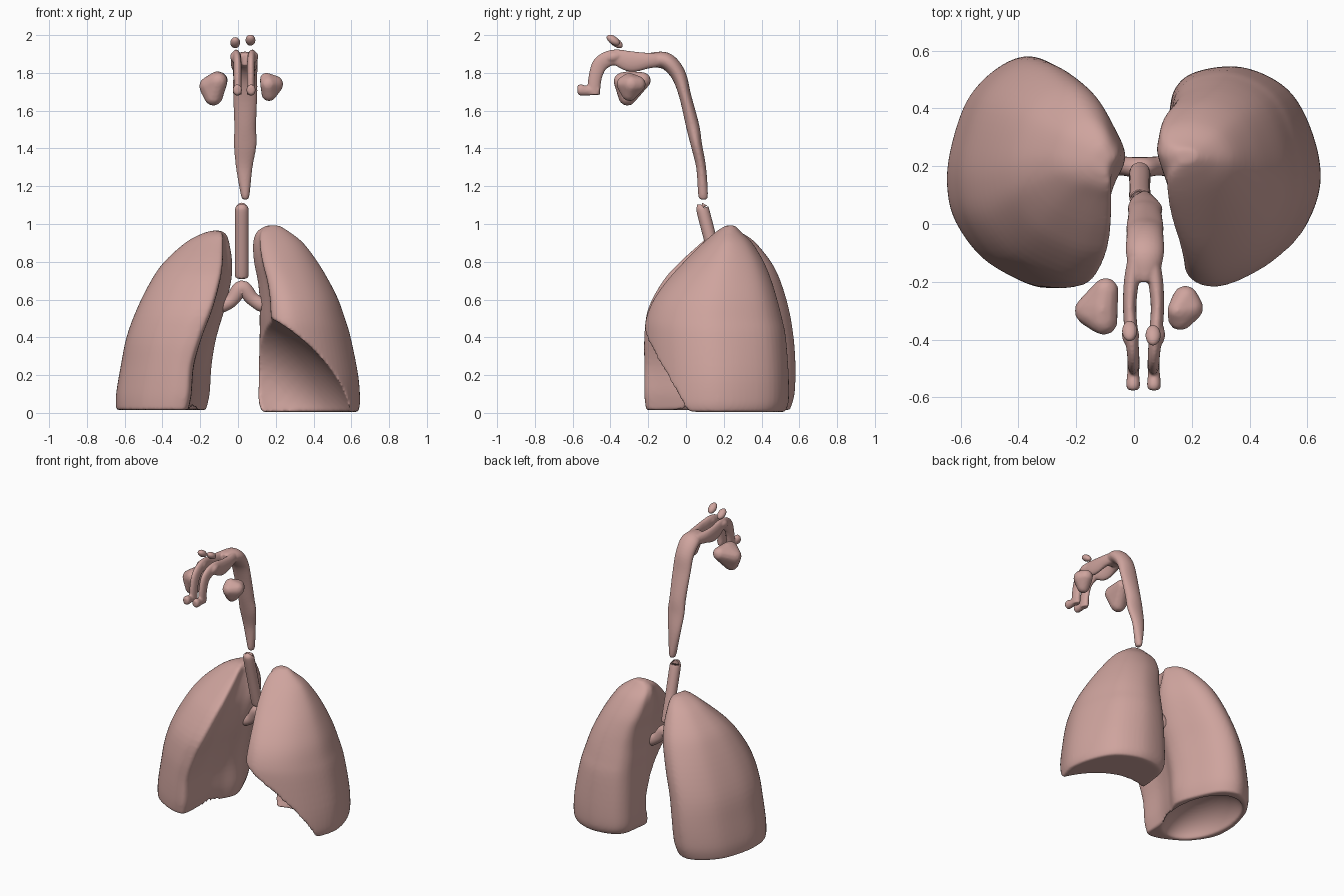
import bpy, bmesh, math
from mathutils import Vector, Matrix

if "Cube" in bpy.data.objects:
    bpy.data.objects.remove(bpy.data.objects["Cube"])

mat = bpy.data.materials.new("tissue")
mat.diffuse_color = (0.62, 0.37, 0.34, 1)
mat.use_nodes = True
mat.node_tree.nodes["Principled BSDF"].inputs["Base Color"].default_value = mat.diffuse_color


def spline(pts, n, closed=False):
    """Catmull-Rom sampling of tuples of any length."""
    m, out = len(pts), []
    get = (lambda i: pts[i % m]) if closed else (lambda i: pts[max(0, min(m - 1, i))])
    for i in range(m if closed else m - 1):
        for k in range(n):
            t = k / n
            out.append(tuple(
                0.5 * (2 * b + (c - a) * t + (2 * a - 5 * b + 4 * c - d) * t * t
                       + (3 * b - a - 3 * c + d) * t ** 3)
                for a, b, c, d in zip(get(i - 1), get(i), get(i + 1), get(i + 2))))
    if not closed:
        out.append(tuple(pts[-1]))
    return out


def loft(bm, rings):
    """Skin a stack of closed rings and cap both ends."""
    vs = [[bm.verts.new(p) for p in r] for r in rings]
    n = len(vs[0])
    for a, b in zip(vs, vs[1:]):
        for i in range(n):
            bm.faces.new((a[i], a[(i + 1) % n], b[(i + 1) % n], b[i]))
    bm.faces.new(vs[0])
    bm.faces.new(vs[-1])


def tube(bm, path, side=(1, 0, 0), n=6, seg=24):
    """Elliptical tube; path points are (x, y, z, half width, half thickness)."""
    s = spline(path, n)
    c = [Vector(p[:3]) for p in s]
    rings = []
    for i, p in enumerate(s):
        tan = (c[min(i + 1, len(c) - 1)] - c[max(i - 1, 0)]).normalized()
        u = Vector(side)
        u = (u - tan * u.dot(tan)).normalized()
        v = tan.cross(u)
        rings.append([c[i] + u * p[3] * math.cos(a) + v * p[4] * math.sin(a)
                      for a in (2 * math.pi * k / seg for k in range(seg))])
    loft(bm, rings)


def finish(bm, name):
    bmesh.ops.recalc_face_normals(bm, faces=bm.faces)
    me = bpy.data.meshes.new(name)
    bm.to_mesh(me)
    bm.free()
    ob = bpy.data.objects.new(name, me)
    bpy.context.collection.objects.link(ob)
    me.materials.append(mat)
    me.shade_smooth()
    return ob


def apply(ob, kind, **props):
    m = ob.modifiers.new(kind, kind)
    for k, v in props.items():
        setattr(m, k, v)
    bpy.context.view_layer.objects.active = ob
    bpy.ops.object.modifier_apply(modifier=m.name)


def organic(ob, voxel, smooth):
    apply(ob, 'REMESH', mode='VOXEL', voxel_size=voxel, use_smooth_shade=True)
    apply(ob, 'SMOOTH', factor=0.5, iterations=smooth)
    ob.data.shade_smooth()


def lung(name, sign, outline, levels, dome_at, dome_size, tilt):
    """levels: z, inner x, outer x, front y, back y, front-edge shift; dome hollows the base."""
    shape = spline(outline, 5, True)
    rings = [[(sign * (xi + (xo - xi) * u + sh * (1 - u) * (1 - v) ** 2), yf + (yb - yf) * v, z)
              for u, v in shape]
             for z, xi, xo, yf, yb, sh in spline(levels, 4)]
    bm = bmesh.new()
    loft(bm, rings)
    ob = finish(bm, name)
    bpy.ops.mesh.primitive_uv_sphere_add(segments=64, ring_count=32, location=dome_at,
                                         rotation=(0, tilt, 0))
    cutter = bpy.context.object
    cutter.scale = dome_size
    cutter.hide_render = True
    bpy.context.view_layer.update()
    apply(ob, 'BOOLEAN', operation='DIFFERENCE', object=cutter, solver='EXACT')
    bpy.data.objects.remove(cutter)
    organic(ob, 0.0095, 8)


# Lungs
lung("lung_left_of_view", -1,
     [(0, .56), (.09, .40), (.15, .24), (.145, .03), (.26, .0), (.45, .03), (.74, .13), (.94, .29),
      (1, .45), (.97, .62), (.86, .82), (.67, .95), (.46, 1), (.26, .93), (.11, .76)],
     [(.015, .16, .645, -.21, .55, .05), (.1, .14, .645, -.22, .575, .05),
      (.25, .13, .62, -.22, .58, .05), (.4, .11, .59, -.22, .57, .02),
      (.55, .07, .535, -.2, .545, 0), (.7, .035, .46, -.12, .5, 0), (.8, .03, .39, -.03, .45, 0),
      (.9, .045, .28, .08, .37, 0), (.945, .06, .2, .13, .31, 0), (.965, .09, .14, .18, .26, 0)],
     (-.41, .18, -.02), (.2, .32, .18), 0)
lung("lung_right_of_view", 1,
     [(0, .62), (.05, .45), (.13, .24), (.15, .05), (.36, .0), (.66, .09), (.88, .25),
      (1, .47), (.95, .70), (.79, .90), (.5, 1), (.2, .98), (.06, .9), (.02, .76)],
     [(.005, .13, .635, -.2, .52, 0), (.06, .11, .645, -.22, .54, 0), (.2, .11, .635, -.22, .54, 0),
      (.4, .115, .595, -.22, .525, 0), (.5, .115, .565, -.21, .505, 0), (.6, .115, .53, -.17, .48, 0),
      (.7, .105, .48, -.1, .45, 0), (.8, .085, .42, -.01, .41, 0), (.9, .08, .345, .09, .35, 0),
      (.96, .1, .27, .16, .29, 0), (.992, .15, .22, .21, .26, 0)],
     (.19, -.2, .12), (.6, .48, .3), .76)

# Trachea, slightly rounded at the ends
bm = bmesh.new()
tube(bm, [(.02, .18, .725, .026, .026), (.02, .178, .735, .036, .034), (.02, .13, .915, .036, .034),
          (.02, .09, 1.07, .036, .034), (.02, .087, 1.085, .028, .028)])
finish(bm, "trachea")

# Main bronchi
bm = bmesh.new()
tube(bm, [(-.105, .2, .555, .02, .025), (-.09, .2, .565, .033, .036), (-.035, .2, .595, .033, .036),
          (.02, .195, .66, .036, .042), (.075, .2, .605, .033, .036), (.125, .2, .57, .033, .036),
          (.14, .2, .56, .02, .025)], side=(0, 1, 0))
finish(bm, "bronchi")

# Throat and the two nasal passages, fused into one skin
bm = bmesh.new()
tube(bm, [(.038, .09, 1.13, .014, .018), (.038, .09, 1.16, .024, .026), (.033, .08, 1.3, .044, .026),
          (.038, .055, 1.42, .06, .03), (.038, .035, 1.52, .058, .035), (.038, -.005, 1.68, .064, .032),
          (.038, -.04, 1.79, .064, .04), (.038, -.1, 1.86, .066, .045), (.038, -.17, 1.87, .05, .04),
          (.038, -.2, 1.87, .03, .03)])
for s in (-1, 1):
    X = lambda d: .033 + s * d
    tube(bm, [(X(.025), -.12, 1.87, .03, .035), (X(.042), -.2, 1.865, .026, .042),
              (X(.048), -.29, 1.86, .023, .055), (X(.042), -.38, 1.882, .023, .042),
              (X(.036), -.45, 1.85, .021, .042), (X(.035), -.48, 1.78, .021, .036),
              (X(.034), -.49, 1.685, .021, .034)])
    # nostril opening and upper sinus cells
    tube(bm, [(X(.034), -.46, 1.71, .018, .025), (X(.036), -.52, 1.705, .021, .025),
              (X(.036), -.56, 1.71, .024, .03), (X(.036), -.575, 1.71, .016, .02)])
    tube(bm, [(X(.045), -.34, 1.89, .02, .02), (X(.045), -.385, 1.885, .03, .03),
              (X(.04), -.42, 1.87, .02, .02)])
organic(finish(bm, "nasal_airway"), 0.006, 3)

# Cheek sinuses: soft hulls around a few balls (x, y, z, radius)
for name, balls in (
    ("cheek_sinus_left_of_view",
     [(-.155, -.3, 1.73, .052), (-.098, -.23, 1.76, .045), (-.105, -.335, 1.755, .05),
      (-.13, -.31, 1.675, .05), (-.11, -.3, 1.765, .045)]),
    ("cheek_sinus_right_of_view",
     [(.193, -.29, 1.74, .048), (.178, -.258, 1.74, .046), (.16, -.325, 1.74, .044),
      (.15, -.3, 1.767, .035), (.164, -.3, 1.69, .041)])):
    bm = bmesh.new()
    for x, y, z, r in balls:
        bmesh.ops.create_icosphere(bm, subdivisions=2, radius=r, matrix=Matrix.Translation((x, y, z)))
    hull = bmesh.ops.convex_hull(bm, input=bm.verts[:])
    inside = {g for g in hull["geom_interior"] if isinstance(g, bmesh.types.BMVert)}
    bmesh.ops.delete(bm, geom=list(inside), context='VERTS')
    organic(finish(bm, name), 0.008, 4)

# Brow sinuses
for name, loc in (("brow_sinus_left_of_view", (-.015, -.37, 1.96)),
                  ("brow_sinus_right_of_view", (.066, -.385, 1.973))):
    bpy.ops.mesh.primitive_uv_sphere_add(segments=24, ring_count=12, location=loc,
                                         rotation=(-.6, 0, 0))
    ob = bpy.context.object
    ob.name = name
    ob.scale = (.026, .04, .022)
    ob.data.materials.append(mat)
    ob.data.shade_smooth()
